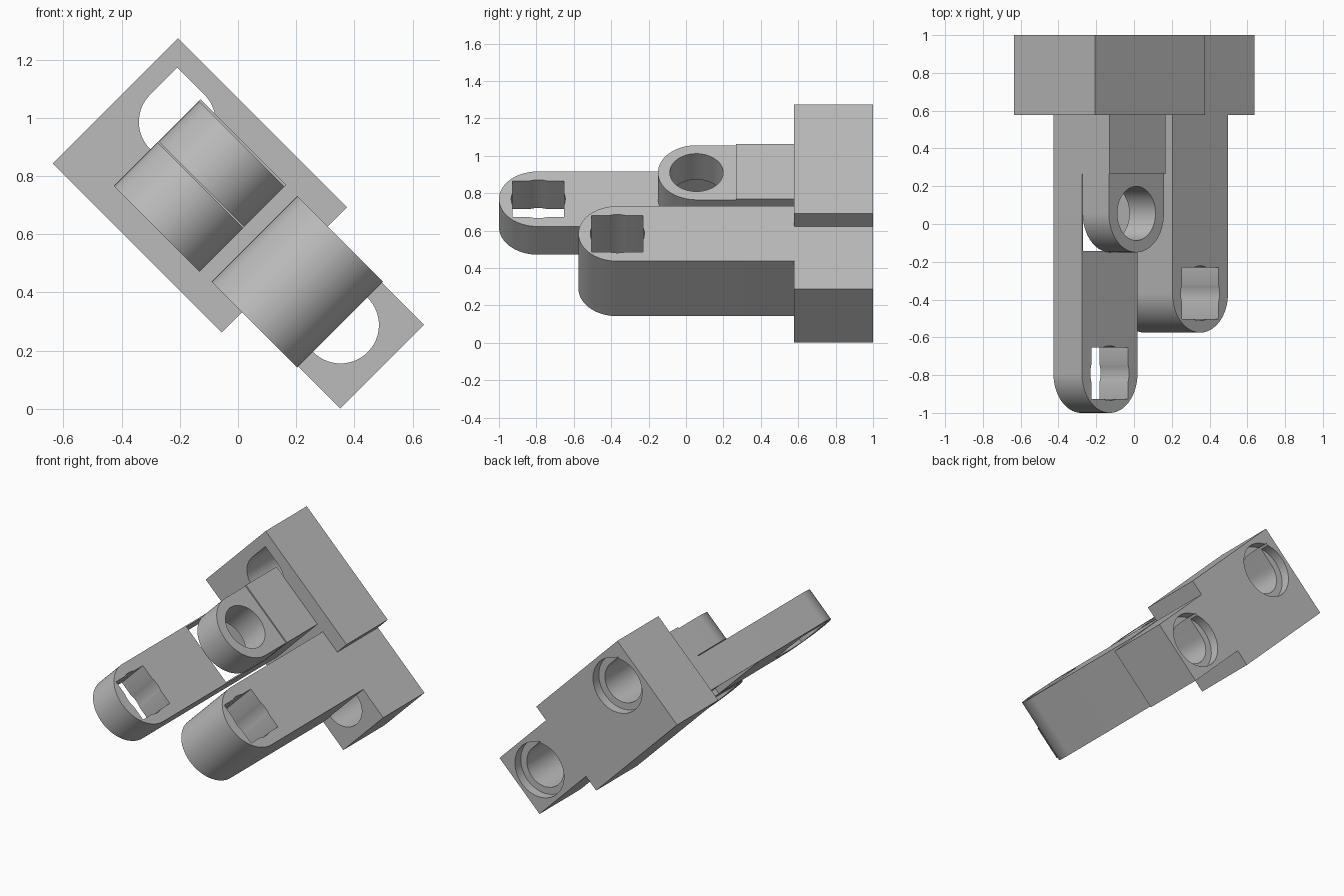
import bpy, math
from mathutils import Matrix, Vector

cube = bpy.data.objects.get("Cube")
if cube:
    bpy.data.objects.remove(cube)

grey = bpy.data.materials.new("light grey")
grey.use_nodes = True
GREY = (0.5, 0.5, 0.5, 1)
grey.diffuse_color = GREY
grey.node_tree.nodes["Principled BSDF"].inputs["Base Color"].default_value = GREY

# Everything is laid out upright, then tilted 45 degrees about y
TILT = Matrix.Translation((0, 0, 0.64)) @ Matrix.Rotation(math.radians(45), 4, "Y")


def prism(name, outline, low, high, axis):
    """Extrude an outline along z (outline is x, y) or along y (outline is x, z)."""
    def place(p, h):
        return TILT @ (Vector((p[0], p[1], h)) if axis == "z" else Vector((p[0], h, p[1])))
    n = len(outline)
    verts = [place(p, h) for h in (low, high) for p in outline]
    faces = [tuple(reversed(range(n))), tuple(range(n, 2 * n))]
    faces += [(i, (i + 1) % n, n + (i + 1) % n, n + i) for i in range(n)]
    if axis == "y":
        faces = [tuple(reversed(f)) for f in faces]
    mesh = bpy.data.meshes.new(name)
    mesh.from_pydata(verts, [], faces)
    mesh.materials.append(grey)
    ob = bpy.data.objects.new(name, mesh)
    bpy.context.scene.collection.objects.link(ob)
    return ob


def arc(cx, cy, r, start, end, steps=40):
    angles = [math.radians(start + (end - start) * i / steps) for i in range(steps + 1)]
    return [(cx + r * math.cos(a), cy + r * math.sin(a)) for a in angles]


def circle(cx, cy, r):
    return arc(cx, cy, r, 0, 360, 48)[:-1]


def rect(x0, x1, y0, y1):
    return [(x0, y0), (x1, y0), (x1, y1), (x0, y1)]


def rounded_bar(cx, cy, r, back):
    """Bar along y with a half-round front end."""
    return arc(cx, cy, r, 180, 360) + [(cx + r, back), (cx - r, back)]


def teardrop(cx, cz, r):
    """Round hole with a point that faces straight up once tilted."""
    return arc(cx, cz, r, 180, 450) + [(cx - r, cz + r)]


def boolean(ob, tool, operation="DIFFERENCE"):
    mod = ob.modifiers.new("boolean", "BOOLEAN")
    mod.operation, mod.solver, mod.object = operation, "EXACT", tool
    bpy.context.view_layer.objects.active = ob
    bpy.ops.object.modifier_apply(modifier=mod.name)
    bpy.data.objects.remove(tool)


def square_socket(ob, cx, cy, low, high):
    """Square through hole with slightly bulged sides."""
    boolean(ob, prism("cutter", rect(cx - 0.137, cx + 0.137, cy - 0.137, cy + 0.137), low, high, "z"))
    boolean(ob, prism("cutter", circle(cx, cy, 0.145), low, high, "z"))


# Mounting block: wide upper part and narrow lower part
block = prism("mounting_block", [
    (-0.594, -0.306), (0.228, -0.306), (0.228, -0.203), (0.7, -0.203),
    (0.7, 0.203), (0.228, 0.203), (0.228, 0.302), (-0.594, 0.302)], 0.578, 1, "y")
for cx, cz in ((-0.392, 0.097), (0.498, 0)):
    boolean(block, prism("cutter", teardrop(cx, cz, 0.132), 0.4, 1.1, "y"))
    boolean(block, prism("cutter", circle(cx, cz, 0.176), 0.94, 1.1, "y"))

# Thick lower finger
lower = prism("lower_finger", rounded_bar(0.288, -0.367, 0.208, 0.58), -0.208, 0.208, "z")
square_socket(lower, 0.288, -0.367, -0.4, 0.4)

# Long thin finger with an open pocket under the lug
A = -0.182
long_finger = prism("long_finger", rounded_bar(A, -0.792, 0.208, 0.58), -0.213, 0, "z")
square_socket(long_finger, A, -0.79, -0.4, 0.2)
boolean(long_finger, prism("cutter", rect(A - 0.2, A + 0.2, -0.142, 0.26), -0.4, 0.2, "z"))

# Short lug beside the long finger, with a round hole and a thicker root
lug = prism("short_lug", rounded_bar(A, 0.056, 0.206, 0.3), 0.004, 0.2, "z")
boolean(lug, prism("cutter", circle(A, 0.056, 0.143), -0.2, 0.4, "z"))
prism("lug_root", rect(A - 0.208, A + 0.208, 0.266, 0.58), 0, 0.208, "z")

for ob in (block, lower, long_finger, lug):
    bpy.ops.object.select_all(action="DESELECT")
    ob.select_set(True)
    bpy.context.view_layer.objects.active = ob
    bpy.ops.object.shade_smooth_by_angle(angle=math.radians(30))
